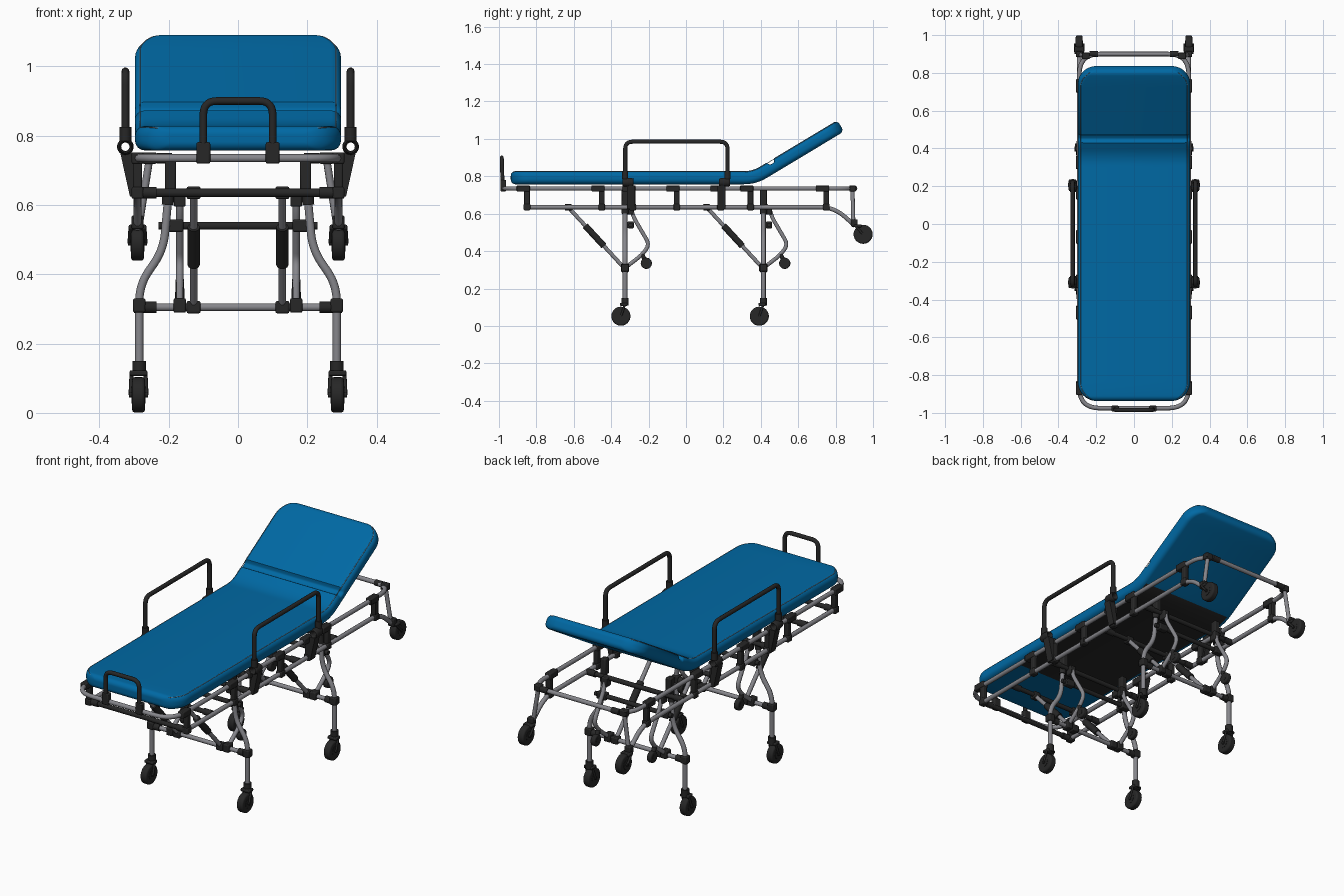
import bpy, bmesh, math
from mathutils import Vector

if "Cube" in bpy.data.objects:
    bpy.data.objects.remove(bpy.data.objects["Cube"])

def material(name, col):
    m = bpy.data.materials.new(name)
    m.diffuse_color = (*col, 1)
    m.use_nodes = True
    m.node_tree.nodes["Principled BSDF"].inputs["Base Color"].default_value = m.diffuse_color
    return m

BLUE = material("blue vinyl", (0.0, 0.14, 0.37))
GREY = material("grey metal", (0.24, 0.24, 0.26))
BLACK = material("black plastic", (0.02, 0.02, 0.02))
SIDES = (-1, 1)

def finish(ob, name, mat, angle=40):
    ob.name = name
    ob.data.materials.clear()
    ob.data.materials.append(mat)
    bpy.ops.object.select_all(action='DESELECT')
    ob.select_set(True)
    bpy.context.view_layer.objects.active = ob
    bpy.ops.object.shade_smooth_by_angle(angle=math.radians(angle))
    return ob

def fillet(pts, r, closed):
    """Round the corners of a polyline."""
    P = [Vector(p) for p in pts]
    n, out = len(P), []
    for i, p in enumerate(P):
        if not closed and i in (0, n - 1):
            out.append(p)
            continue
        a, b = P[i - 1] - p, P[(i + 1) % n] - p
        d = min(r, a.length * .49, b.length * .49)
        s, e = p + a.normalized() * d, p + b.normalized() * d
        for k in range(8):
            t = k / 7
            out.append(s * (1 - t) ** 2 + p * 2 * t * (1 - t) + e * t * t)
    return out

def tube(name, pts, r, mat, bend=0.0, closed=False):
    path = fillet(pts, bend, closed) if bend else [Vector(p) for p in pts]
    cu = bpy.data.curves.new(name, 'CURVE')
    cu.dimensions = '3D'
    cu.bevel_depth, cu.bevel_resolution, cu.use_fill_caps = r, 3, True
    sp = cu.splines.new('POLY')
    sp.points.add(len(path) - 1)
    for q, p in zip(sp.points, path):
        q.co = (*p, 1)
    sp.use_cyclic_u = closed
    ob = bpy.data.objects.new(name, cu)
    bpy.context.collection.objects.link(ob)
    bpy.ops.object.select_all(action='DESELECT')
    ob.select_set(True)
    bpy.context.view_layer.objects.active = ob
    bpy.ops.object.convert(target='MESH')
    return finish(bpy.context.object, name, mat)

def box(name, c, size, mat=BLACK, bevel=0.005):
    bpy.ops.mesh.primitive_cube_add(size=1, location=c)
    ob = bpy.context.object
    ob.scale = size
    bpy.ops.object.transform_apply(location=False, rotation=False, scale=True)
    m = ob.modifiers.new("bevel", 'BEVEL')
    m.width, m.segments = bevel, 2
    return finish(ob, name, mat)

def prism(name, pts, y, depth, mat=BLACK):
    """Flat outline in x,z extruded along y."""
    bm = bmesh.new()
    f = bm.faces.new([bm.verts.new((x, y - depth / 2, z)) for x, z in pts])
    ex = bmesh.ops.extrude_face_region(bm, geom=[f])
    bmesh.ops.translate(bm, vec=(0, depth, 0), verts=[v for v in ex['geom'] if isinstance(v, bmesh.types.BMVert)])
    bmesh.ops.recalc_face_normals(bm, faces=bm.faces)
    me = bpy.data.meshes.new(name)
    bm.to_mesh(me)
    ob = bpy.data.objects.new(name, me)
    bpy.context.collection.objects.link(ob)
    return finish(ob, name, mat)

def wheel(name, c, r, w):
    """Tyre with rounded shoulders and a hub."""
    bpy.ops.mesh.primitive_cylinder_add(vertices=32, radius=r, depth=w, location=c, rotation=(0, math.pi / 2, 0))
    m = bpy.context.object.modifiers.new("bevel", 'BEVEL')
    m.width, m.segments = w * .22, 3
    finish(bpy.context.object, name + "_tyre", BLACK)
    x, y, z = c
    tube(name + "_hub", [(x - w * .54, y, z), (x + w * .54, y, z)], r * .5, BLACK)

def caster(name, x, y, z, top):
    """Wheel, fork plates and stem reaching the point top=(y, z)."""
    wheel(name, (x, y, z), 0.051, 0.037)
    for s in SIDES:
        tube(name + "_fork", [(x + s * .023, y, z), (x + s * .02, top[0], top[1])], 0.006, BLACK)
    tube(name + "_axle", [(x - .027, y, z), (x + .027, y, z)], 0.008, BLACK)
    box(name + "_crown", (x, (y + 2 * top[0]) / 3, top[1]), (.052, .04, .016))

# mattress: lofted rounded sections along a path that tilts up at the head
FLAT, R, TH, HW, HT = 0.31, 0.2, math.radians(31), 0.297, 0.035
S0, S1, CREASE = -0.937, 0.31 + R * TH + 0.483, 0.31 + R * TH + 0.065

def bend_map(x, s, h):
    if s <= FLAT:
        return (x, s, 0.7925 + h)
    a = min((s - FLAT) / R, TH)
    e = max(0, s - FLAT - R * TH)
    return (x, FLAT + R * math.sin(a) + e * math.cos(a) - h * math.sin(a),
            0.7925 + R * (1 - math.cos(a)) + e * math.sin(a) + h * math.cos(a))

st = [0.1 * (1 - math.cos(i * math.pi / 40)) for i in range(21)]
stations = sorted(set([S0 + v for v in st] + [S1 - v for v in st] + [S0 + .12, -.6, -.3, 0, .3]
                      + [FLAT + R * TH * k / 8 for k in range(9)]
                      + [CREASE + .004 * k for k in range(-6, 7)]))
bm = bmesh.new()
rings = []
for s in stations:
    d = min(s - S0, S1 - s)
    w = HW - 0.1 + math.sqrt(max(0, .01 - max(0, .1 - d) ** 2))
    t = HT - .025 + math.sqrt(max(0, .025 ** 2 - max(0, .025 - d) ** 2))
    g = abs(s - CREASE)
    dip = 0.02 * max(0, 1 - (g / .022) ** 4)
    c, ring = min(.028, t * .9), []
    for sx, sz, a0 in ((1, 1, 0), (-1, 1, 90), (-1, -1, 180), (1, -1, 270)):
        for k in range(7):
            a = math.radians(a0 + k * 15)
            h = sz * (t - c) + c * math.sin(a)
            if h > 0:
                h *= 1 - dip / t
            ring.append(bm.verts.new(bend_map(sx * (w - c) + c * math.cos(a), s, h)))
    rings.append(ring)
for s, A, B in zip(stations, rings, rings[1:]):
    for k in range(len(A)):
        j = (k + 1) % len(A)
        f = bm.faces.new((A[k], A[j], B[j], B[k]))
        # dark backing under the middle
        f.material_index = int(k == 20 and -.61 < s < .4)
bm.faces.new(rings[0])
bm.faces.new(rings[-1])
bmesh.ops.recalc_face_normals(bm, faces=bm.faces)
# piping path along the upper edge, right side out and left side back
inner = [r for s, r in zip(stations, rings) if S0 + .012 < s < S1 - .012 and abs(s - CREASE) > .023]
seam = [r[4].co.copy() for r in inner] + [r[9].co.copy() for r in reversed(inner)]
me = bpy.data.meshes.new("mattress")
bm.to_mesh(me)
ob = bpy.data.objects.new("mattress", me)
bpy.context.collection.objects.link(ob)
index = [p.material_index for p in me.polygons]
finish(ob, "mattress", BLUE, 50)
ob.data.materials.append(BLACK)
for p, i in zip(me.polygons, index):
    p.material_index = i
tube("mattress_piping", seam, .0015, GREY, closed=True)

# upper rail loop
tube("upper_rail", [(-.29, -.975, .735), (.29, -.975, .735), (.29, .9, .735), (-.29, .9, .735)],
     .012, GREY, bend=.11, closed=True)

# foot handle
tube("foot_handle", [(-.1, -.98, .73), (-.1, -.985, .9), (.1, -.985, .9), (.1, -.98, .73)], .011, BLACK, bend=.04)
for s in SIDES:
    box("foot_handle_clamp", (s * .1, -.977, .75), (.04, .03, .062))

# lower rails, uprights, rear casters, side guards
for s in SIDES:
    x = s * .29
    tube("lower_rail", [(x, -.865, .635), (x, .79, .635), (x, .905, .535)], .012, GREY, bend=.08)
    for y in (-.85, -.45, -.285, -.05, .185, .345, .75):
        box("upright", (x, y, .685), (.026, .03, .11))
        box("upright_foot", (x, y, .635), (.034, .036, .034))
        box("upright_clamp", (x, y - .02, .735), (.034, .07, .034))
    tube("rear_upright", [(s * .255, .89, .735), (s * .285, .895, .545)], .011, GREY)
    box("rear_upright_clamp", (s * .255, .89, .735), (.04, .034, .034))
    tube("rear_sleeve", [(s * .19, .9, .735), (s * .235, .9, .735)], .016, BLACK)
    box("rear_caster_mount", (x, .9, .55), (.034, .034, .04))
    caster("rear_caster", x, .947, .49, (.905, .535))

    gx = s * .325
    tube("side_guard", [(gx, -.325, .79), (gx, -.325, .985), (gx, .222, .985), (gx, .222, .79)], .0115, BLACK, bend=.04)
    for y, b in ((-.325, -.295), (.222, .19)):
        tube("guard_sleeve", [(gx, y, .785), (gx, y, .825)], .017, BLACK)
        # open ring pivot and slanted bracket below it
        bpy.ops.mesh.primitive_torus_add(major_radius=.018, minor_radius=.006, major_segments=24, minor_segments=8,
                                         location=(gx, (y + b) / 2, .768), rotation=(math.pi / 2, 0, 0))
        bpy.context.object.scale = (1, 1, 5)
        finish(bpy.context.object, "guard_pivot", BLACK)
        prism("guard_bracket", [(s * .305, .752), (s * .34, .752), (s * .312, .625), (s * .285, .625)], b, .042)

# lower frame cross bars
for y in (-.85, -.625, -.31, .115, .43):
    tube("cross_bar", [(-.29, y, .635), (.29, y, .635)], .0125, BLACK)
    for s in SIDES:
        tube("cross_bar_sleeve", [(s * .235, y, .635), (s * .285, y, .635)], .017, BLACK)

# two leg sets
for o in (0, .74):
    y = o - .326
    tube("leg_brace", [(-.285, y, .305), (.285, y, .305)], .0115, GREY)
    tube("leg_upper_brace", [(-.23, y + .03, .54), (.23, y + .03, .54)], .012, BLACK)
    for s in SIDES:
        tube("leg", [(s * .2, y, .635), (s * .215, y, .47), (s * .285, y, .37), (s * .285, y, .14)], .0125, GREY, bend=.05)
        tube("leg_top_sleeve", [(s * .2, y, .645), (s * .203, y, .6)], .018, BLACK)
        box("leg_upper_clamp", (s * .185, y + .03, .54), (.055, .034, .036))
        box("leg_support_block", (s * .195, y, .685), (.032, .036, .085))
        tube("leg_brace_sleeve", [(s * .235, y, .305), (s * .3, y, .305)], .0175, BLACK)
        box("leg_joint", (s * .285, y, .31), (.036, .038, .04))
        tube("leg_collar", [(s * .285, y, .11), (s * .285, y, .15)], .02, BLACK)
        caster("leg_caster", s * .287, y - .022, .052, (y, .115))
        # diagonal strut with damper
        d0, d1 = Vector((s * .128, o - .63, .635)), Vector((s * .128, y, .305))
        tube("strut", [d0, d1], .011, GREY)
        tube("strut_damper", [d0.lerp(d1, .3), d0.lerp(d1, .63)], .018, BLACK)
        box("strut_top_joint", d0, (.04, .036, .036))
        box("strut_foot_joint", d1, (.04, .04, .036))
        # bent stay and its small roller
        sx = s * .168
        tube("bent_stay", [(sx, o - .295, .635), (sx, o - .28, .58), (sx, o - .195, .435), (sx, o - .235, .38), (sx, y, .31)],
             .011, GREY, bend=.05)
        box("stay_top_joint", (sx, o - .3, .62), (.034, .04, .05))
        box("stay_foot_joint", (sx, y, .31), (.036, .045, .042))
        tube("roller_arm", [(sx, o - .235, .385), (sx, o - .212, .335)], .012, BLACK)
        wheel("small_roller", (sx, o - .212, .335), .03, .026)
